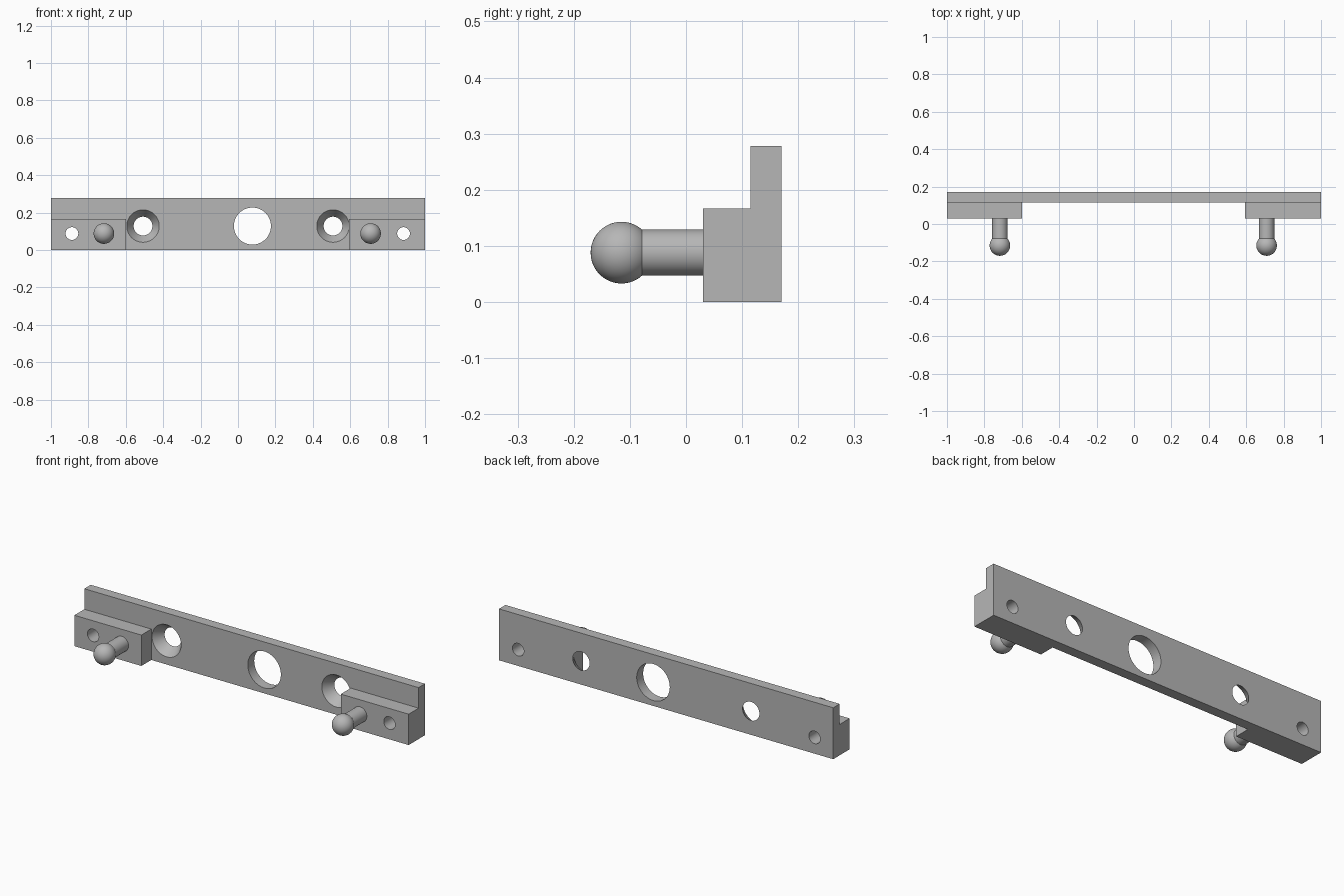
import bpy
from math import pi, radians

cube = bpy.data.objects.get("Cube")
if cube:
    bpy.data.objects.remove(cube, do_unlink=True)

GREY = 0.47
grey = bpy.data.materials.new("plain grey")
grey.use_nodes = True
grey.diffuse_color = (GREY, GREY, GREY, 1)
grey.node_tree.nodes["Principled BSDF"].inputs["Base Color"].default_value = (GREY, GREY, GREY, 1)

BACK, STEP, FRONT = 0.17, 0.115, 0.03   # depth of the plate and blocks
PLATE_TOP, BLOCK_TOP = 0.278, 0.167
HOLE_Z, PIN_Z = 0.128, 0.088


def finish(name):
    obj = bpy.context.object
    obj.name = name
    obj.data.materials.clear()
    obj.data.materials.append(grey)
    return obj


def box(name, low, high):
    centre = [(a + b) / 2 for a, b in zip(low, high)]
    bpy.ops.mesh.primitive_cube_add(size=1, location=centre)
    bpy.context.object.scale = [b - a for a, b in zip(low, high)]
    bpy.ops.object.transform_apply(location=True, rotation=True, scale=True)
    return finish(name)


def rod(name, x, z, y_front, y_back, r_front, r_back):
    """Round bar or cone running along the depth."""
    bpy.ops.mesh.primitive_cone_add(
        vertices=64, radius1=r_back, radius2=r_front, depth=y_back - y_front,
        location=(x, (y_front + y_back) / 2, z), rotation=(pi / 2, 0, 0))
    bpy.ops.object.transform_apply(location=True, rotation=True, scale=True)
    return finish(name)


def combine(target, tool, operation):
    mod = target.modifiers.new("combine", "BOOLEAN")
    mod.solver = "EXACT"
    mod.operation = operation
    mod.object = tool
    bpy.context.view_layer.objects.active = target
    bpy.ops.object.modifier_apply(modifier=mod.name)
    bpy.data.objects.remove(tool, do_unlink=True)


def smooth(obj):
    bpy.ops.object.select_all(action="DESELECT")
    obj.select_set(True)
    bpy.context.view_layer.objects.active = obj
    bpy.ops.object.shade_smooth_by_angle(angle=radians(30))


# Back plate with the large opening and two countersunk holes
plate = box("mounting_bar", (-1, STEP, 0), (1, BACK, PLATE_TOP))
combine(plate, rod("opening", 0.077, HOLE_Z, 0, 0.3, 0.099, 0.099), "DIFFERENCE")
for x in (-0.508, 0.508):
    # Cone overshoots both faces slightly at the same slope
    sink = rod("countersink", x, HOLE_Z, STEP - 0.01, BACK + 0.01, 0.0935, 0.0435)
    combine(plate, sink, "DIFFERENCE")

# End blocks, joined to the plate and drilled through
for low, high in ((-1, -0.599), (0.594, 1)):
    block = box("end_block", (low, FRONT, 0), (high, STEP + 0.02, BLOCK_TOP))
    combine(plate, block, "UNION")
for x in (-0.888, 0.885):
    combine(plate, rod("screw_hole", x, PIN_Z, -0.1, 0.3, 0.034, 0.034), "DIFFERENCE")
smooth(plate)

# Ball studs
for side, x in (("right", -0.717), ("left", 0.709)):
    smooth(rod(side + "_stud_shaft", x, PIN_Z, -0.1, FRONT + 0.01, 0.041, 0.041))
    bpy.ops.mesh.primitive_uv_sphere_add(
        segments=48, ring_count=24, radius=0.055, location=(x, -0.115, PIN_Z))
    smooth(finish(side + "_stud_ball"))
